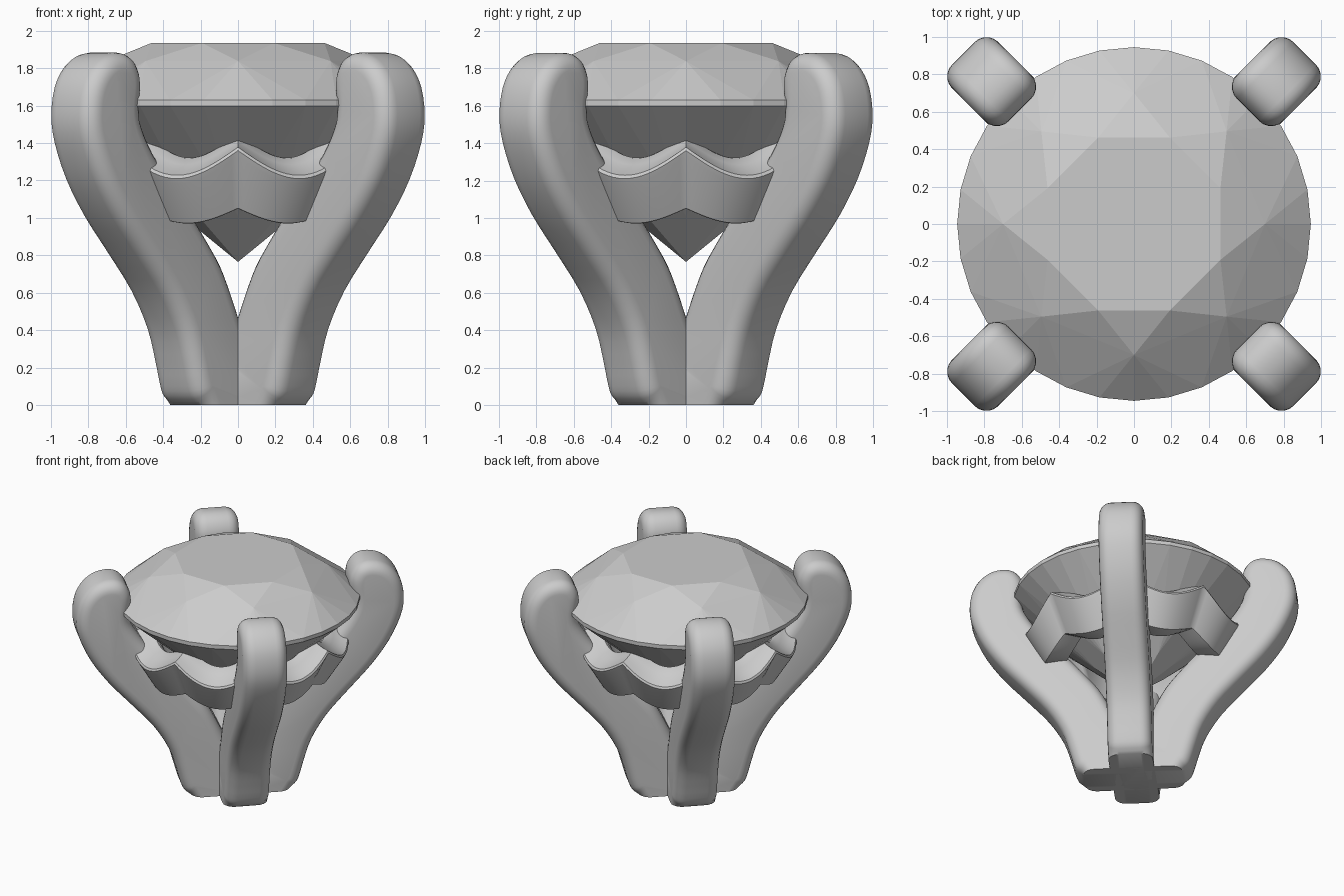
import bpy, bmesh
from math import sin, cos, pi, radians
from mathutils import Vector

if "Cube" in bpy.data.objects:
    bpy.data.objects.remove(bpy.data.objects["Cube"])


def finish(name, bm, smooth_angle=None):
    bmesh.ops.recalc_face_normals(bm, faces=bm.faces[:])
    me = bpy.data.meshes.new(name)
    bm.to_mesh(me)
    bm.free()
    ob = bpy.data.objects.new(name, me)
    bpy.context.collection.objects.link(ob)
    if smooth_angle:
        bpy.ops.object.select_all(action='DESELECT')
        ob.select_set(True)
        bpy.context.view_layer.objects.active = ob
        bpy.ops.object.shade_smooth_by_angle(angle=radians(smooth_angle))
    return ob


def bridge(bm, a, b):
    for i in range(len(a)):
        j = (i + 1) % len(a)
        bm.faces.new((a[i], a[j], b[j], b[i]))


def catmull(pts, n):
    p = [Vector(q) for q in pts]
    p = [2 * p[0] - p[1]] + p + [2 * p[-1] - p[-2]]
    out = []
    for i in range(1, len(p) - 2):
        a, b, c, d = p[i - 1:i + 3]
        for k in range(n):
            t = k / n
            out.append(0.5 * (2 * b + (c - a) * t + (2 * a - 5 * b + 4 * c - d) * t * t
                              + (3 * b - a - 3 * c + d) * t ** 3))
    return out + [p[-2]]


# Brilliant-cut stone: table, star points, girdle, lower points, culet
bm = bmesh.new()


def ring(r, z, n, offset=0.0):
    for i in range(n):
        a = 2 * pi * (i + offset) / n
        bm.verts.new((r * cos(a), r * sin(a), z))


ring(0.50, 1.935, 8, 0.5)
ring(0.70, 1.838, 8)
ring(0.945, 1.63, 32)
ring(0.945, 1.598, 32)
ring(0.30, 1.01, 8)
bm.verts.new((0, 0, 0.765))
bmesh.ops.convex_hull(bm, input=bm.verts[:])
bmesh.ops.dissolve_limit(bm, angle_limit=radians(1), verts=bm.verts[:], edges=bm.edges[:])
finish("gemstone", bm)

# Prong side profile (radius, height): up the outside, over the tip, down the inside
profile = [(.39, 0), (.445, .05), (.475, .13), (.50, .22), (.56, .4), (.68, .6), (.855, .8),
           (1.035, 1.0), (1.175, 1.2), (1.265, 1.4), (1.29, 1.55), (1.265, 1.7),
           (1.2, 1.805), (1.11, 1.867), (1.0, 1.883), (.92, 1.85), (.872, 1.775),
           (.862, 1.69), (.875, 1.58), (.855, 1.49), (.77, 1.35), (.62, 1.18),
           (.47, 1.01), (.36, .88), (.26, .75), (.18, .6), (.12, .47), (.06, .36), (0, .27)]
outline = catmull(profile, 3)
normals = []
for i, p in enumerate(outline):
    t = outline[min(i + 1, len(outline) - 1)] - outline[max(i - 1, 0)]
    normals.append(Vector((t.y, -t.x)).normalized())
normals[0] = Vector((1, 0))
normals[-1] = Vector((0, 0))
outline.append(Vector((0, 0)))
normals.append(Vector((0, 0)))

HALF, ROUND, STEPS = 0.175, 0.09, 5
arc = [(HALF - ROUND + ROUND * sin(k * pi / 2 / STEPS), ROUND * (1 - cos(k * pi / 2 / STEPS)))
       for k in range(STEPS + 1)]
layers = [(-t, d) for t, d in reversed(arc)] + arc


def prong(name, angle):
    bm = bmesh.new()
    c, s = cos(angle), sin(angle)
    loops = []
    for t, d in layers:
        loop = []
        for p, n in zip(outline, normals):
            q = p - n * d
            loop.append(bm.verts.new((q.x * c - t * s, q.x * s + t * c, max(q.y, 0))))
        loops.append(loop)
    for a, b in zip(loops, loops[1:]):
        bridge(bm, a, b)
    bm.faces.new(loops[0])
    bm.faces.new(loops[-1])
    finish(name, bm, 40)


for i, name in enumerate(("back_right", "back_left", "front_left", "front_right")):
    prong(name + "_prong", pi / 4 + i * pi / 2)

# Scalloped gallery ring: (radius, valley height, extra height at each of the 8 peaks)
section = [(.70, .97, .08), (.71, .972, .08), (.845, 1.185, .145), (.858, 1.21, .15),
           (.85, 1.228, .15), (.80, 1.25, .14), (.74, 1.285, .13), (.70, 1.318, .13),
           (.68, 1.322, .13), (.65, 1.30, .12), (.54, 1.0, .08)]
bm = bmesh.new()
loops = []
N = 160
for i in range(N):
    a = 2 * pi * i / N
    h = 1 - abs(sin(4 * a))
    loops.append([bm.verts.new((r * cos(a), r * sin(a), z + h * dz)) for r, z, dz in section])
for i in range(N):
    bridge(bm, loops[i], loops[(i + 1) % N])
finish("gallery_ring", bm, 35)
